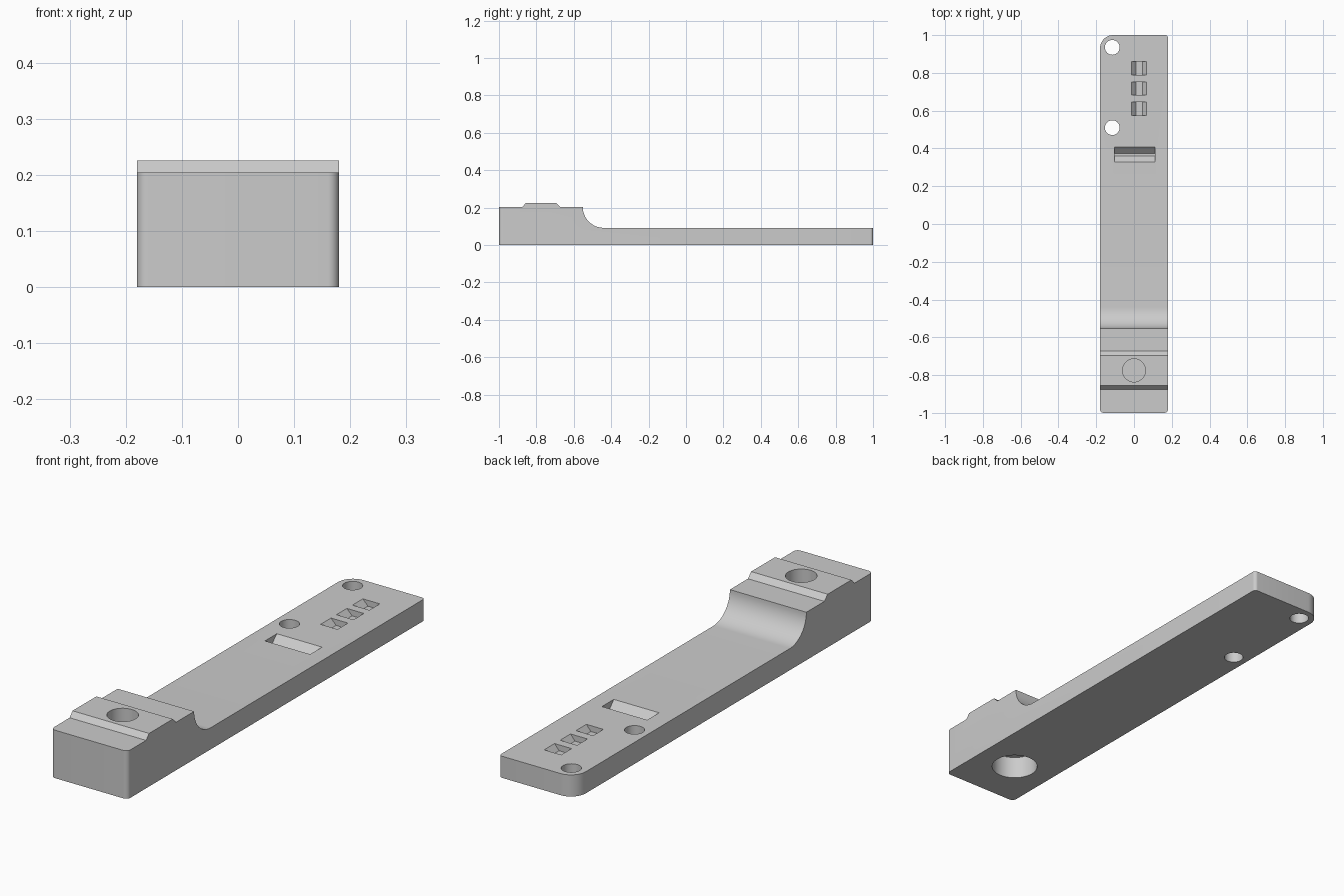
import bpy, bmesh, math

if "Cube" in bpy.data.objects:
    bpy.data.objects.remove(bpy.data.objects["Cube"], do_unlink=True)

grey = bpy.data.materials.new("plain_grey")
grey.use_nodes = True
grey.diffuse_color = (0.6, 0.6, 0.6, 1)
grey.node_tree.nodes["Principled BSDF"].inputs["Base Color"].default_value = (0.6, 0.6, 0.6, 1)

HALF_W, STEP_Z, PAD_Z, ARM_Z = 0.18, 0.204, 0.226, 0.092


def prism(name, points, axis, start, end, corner_radius=None):
    """Extrude a 2D outline along x ((y, z) points) or y ((x, z) points)."""
    bm = bmesh.new()
    place = (lambda p, t: (t, *p)) if axis == "x" else (lambda p, t: (p[0], t, p[1]))
    face = bm.faces.new([bm.verts.new(place(p, start)) for p in points])
    grown = bmesh.ops.extrude_face_region(bm, geom=[face])["geom"]
    shift = (end - start, 0, 0) if axis == "x" else (0, end - start, 0)
    bmesh.ops.translate(bm, vec=shift, verts=[v for v in grown if isinstance(v, bmesh.types.BMVert)])
    bmesh.ops.recalc_face_normals(bm, faces=bm.faces)
    # Round the upright end corners
    if corner_radius:
        for sx in (-1, 1):
            for sy in (-1, 1):
                edges = [e for e in bm.edges
                         if all(v.co.x * sx > 0 and v.co.y * sy > 0.999 for v in e.verts)]
                bmesh.ops.bevel(bm, geom=edges, offset=corner_radius(sx, sy), segments=10,
                                profile=0.5, affect="EDGES", clamp_overlap=False)
    mesh = bpy.data.meshes.new(name)
    bm.to_mesh(mesh)
    bm.free()
    obj = bpy.data.objects.new(name, mesh)
    bpy.context.collection.objects.link(obj)
    mesh.materials.append(grey)
    return obj


def drill(x, y, radius, bottom, top):
    """Round cutter standing upright."""
    bpy.ops.mesh.primitive_cylinder_add(vertices=48, radius=radius, depth=top - bottom,
                                        location=(x, y, (top + bottom) / 2))
    obj = bpy.context.object
    obj.data.materials.append(grey)
    return obj


def trough(low, floor_low, floor_high, high, depth):
    """Sloped-sided pocket outline, continued a little above the arm."""
    top = ARM_Z + 0.02
    return [(low, top), (low, ARM_Z), (floor_low, ARM_Z - depth),
            (floor_high, ARM_Z - depth), (high, ARM_Z), (high, top)]


# Body: thick head with a raised pad, concave fillet, long thin arm
fillet = [(-0.44 - 0.112 * math.cos(a), STEP_Z - (STEP_Z - ARM_Z) * math.sin(a))
          for a in (math.radians(90 * i / 16) for i in range(17))]
outline = [(-1, 0), (-1, STEP_Z), (-0.875, STEP_Z), (-0.855, PAD_Z),
           (-0.695, PAD_Z), (-0.673, STEP_Z), *fillet, (1, ARM_Z), (1, 0)]


def radius_at(sx, sy):
    if sy < 0:
        return 0.02
    return 0.07 if sx < 0 else 0.015


body = prism("lever_body", outline, "x", -HALF_W, HALF_W, radius_at)

# Cutters: through holes, blind pad hole, wide underside bore
cutters = [drill(-0.115, y, 0.039, -0.1, 0.2) for y in (0.51, 0.935)]
cutters.append(drill(0, -0.775, 0.061, 0.11, 0.3))
cutters.append(drill(0, -0.775, 0.094, -0.1, 0.097))

# Cutters: wide slot and three small pockets
cutters.append(prism("slot_cutter", trough(0.328, 0.36, 0.372, 0.408, 0.035),
                     "x", -0.103, 0.11))
for y in (0.61, 0.717, 0.824):
    cutters.append(prism("pocket_cutter", trough(-0.014, 0.01, 0.045, 0.066, 0.025),
                         "y", y - 0.035, y + 0.035))

for obj in bpy.context.selected_objects:
    obj.select_set(False)
body.select_set(True)
bpy.context.view_layer.objects.active = body
for cutter in cutters:
    cut = body.modifiers.new("cut", "BOOLEAN")
    cut.operation = "DIFFERENCE"
    cut.solver = "EXACT"
    cut.object = cutter
    bpy.ops.object.modifier_apply(modifier=cut.name)
    bpy.data.objects.remove(cutter, do_unlink=True)

bpy.ops.object.shade_smooth_by_angle(angle=math.radians(25))
